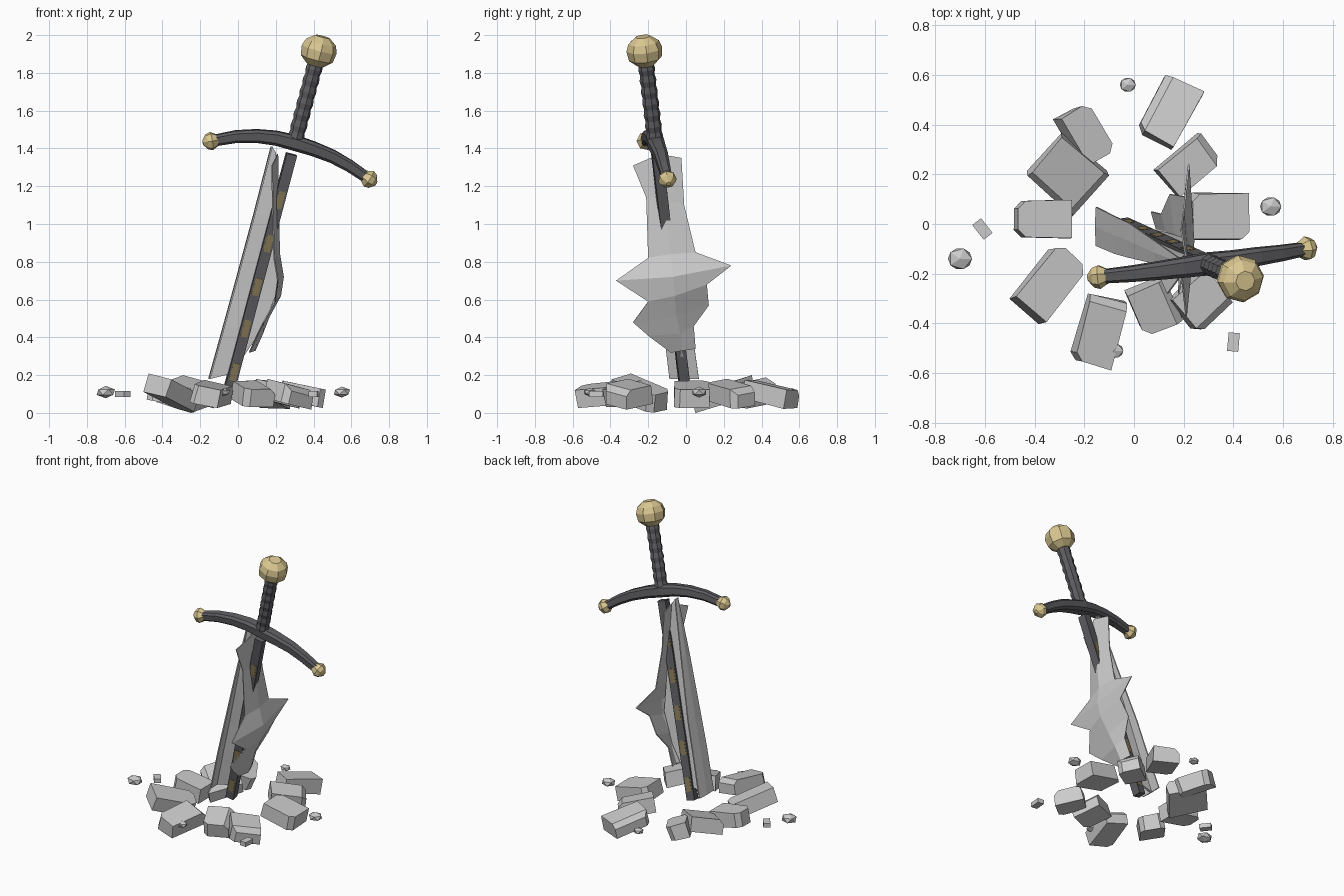
import bpy, bmesh, math, random
from mathutils import Vector, Matrix, Euler

if "Cube" in bpy.data.objects:
    bpy.data.objects.remove(bpy.data.objects["Cube"])

random.seed(4)

def material(name, c):
    m = bpy.data.materials.new(name)
    m.diffuse_color = (*c, 1)
    m.use_nodes = True
    m.node_tree.nodes["Principled BSDF"].inputs["Base Color"].default_value = m.diffuse_color
    return m

gold = material("gold", (0.70, 0.57, 0.28))
dark = material("dark_metal", (0.11, 0.11, 0.12))
inlay_gold = material("dull_gold", (0.24, 0.19, 0.09))

def finish(name, bm, mat=None, matrix=None, thick=0):
    if matrix:
        bm.transform(matrix)
    bmesh.ops.recalc_face_normals(bm, faces=bm.faces)
    me = bpy.data.meshes.new(name)
    bm.to_mesh(me)
    bm.free()
    ob = bpy.data.objects.new(name, me)
    bpy.context.collection.objects.link(ob)
    if mat:
        me.materials.append(mat)
    if thick:
        mod = ob.modifiers.new("thickness", 'SOLIDIFY')
        mod.thickness = thick
        mod.offset = 0
    return ob

def loft(name, rings, mat=None, matrix=None, closed=True, thick=0):
    """Skin a list of equally long point rows; closed rows are capped."""
    bm = bmesh.new()
    rows = [[bm.verts.new(p) for p in r] for r in rings]
    n = len(rows[0])
    for a, b in zip(rows, rows[1:]):
        for i in range(n if closed else n - 1):
            j = (i + 1) % n
            bm.faces.new((a[i], a[j], b[j], b[i]))
    if closed:
        bm.faces.new(rows[0])
        bm.faces.new(rows[-1])
    return finish(name, bm, mat, matrix, thick)

def lathe(name, profile, mat, matrix, sides=8):
    return loft(name, [[(r * math.cos(math.tau * i / sides), r * math.sin(math.tau * i / sides), z)
                        for i in range(sides)] for r, z in profile], mat, matrix)

def box(name, size, loc, mat, matrix):
    bm = bmesh.new()
    bmesh.ops.create_cube(bm, size=1, matrix=Matrix.Translation(loc) @ Matrix.Diagonal((*size, 1)))
    return finish(name, bm, mat, matrix)

# Leaning sword frame: local z runs up the sword, local x along the guard
up = Vector((0.265, -0.12, 1))
K = up.length
up.normalize()
ax = Vector((0.85, 0.12, -0.21))
ax = (ax - up * ax.dot(up)).normalized()
ay = up.cross(ax)
sword = Matrix((ax, ay, up)).transposed().to_4x4()
sword.translation = (-0.08, 0.01, 0)

# Pommel
lathe("pommel", [(r, z * K) for r, z in
      [(0.045, 1.84), (0.088, 1.875), (0.096, 1.925), (0.082, 1.962), (0.04, 1.992)]], gold, sword)

# Grip with wrapped ridges
grip = [(0.045 if i % 2 else 0.039, (1.43 + 0.42 * i / 14) * K) for i in range(15)]
lathe("grip", grip, dark, sword)

# Curved crossguard with chamfered section
path = [Vector(p) for p in [(-0.12, -0.21, 1.443), (-0.01, -0.20, 1.463), (0.1, -0.187, 1.466),
        (0.2, -0.174, 1.455), (0.3, -0.16, 1.43), (0.4, -0.147, 1.398), (0.5, -0.13, 1.358),
        (0.59, -0.117, 1.308), (0.675, -0.102, 1.25)]]
rings = []
for i, p in enumerate(path):
    t = (path[min(i + 1, 8)] - path[max(i - 1, 0)]).normalized()
    n = t.cross(ay).normalized()
    c = 1 - abs(i - 4) / 4
    w, h = 0.027 + 0.017 * c, 0.029 + 0.011 * c
    rings.append([p + ay * (w * a) + n * (h * b) for a, b in
                  [(1, .6), (.6, 1), (-.6, 1), (-1, .6), (-1, -.6), (-.6, -1), (.6, -1), (1, -.6)]])
loft("crossguard", rings, dark)

# Guard end caps
for side, a, b in (("left", path[0], path[1]), ("right", path[-1], path[-2])):
    m = Matrix.Translation(a) @ (a - b).to_track_quat('Z', 'Y').to_matrix().to_4x4()
    lathe("guard_tip_" + side, [(0.03, -0.015), (0.05, 0.02), (0.042, 0.045), (0.012, 0.068)], gold, m, 7)

# Central fuller and its inlays on both faces
box("fuller", (0.056, 0.055, 1.25 * K), (0, 0, 0.745 * K), dark, sword)
for z in (0.22, 0.45, 0.67, 0.90, 1.13):
    box("fuller_inlay", (0.036, 0.058, 0.09 * K), (0, 0, z * K), inlay_gold, sword)

# Flat blade web running through the fuller
web = [((0.18, -0.15, 1.41), (0.20, -0.135, 1.38)), ((0.088, -0.115, 1.05), (0.21, -0.115, 1.05)),
       ((-0.02, -0.065, 0.65), (0.21, -0.065, 0.65)), ((-0.075, -0.045, 0.45), (0.13, -0.04, 0.45)),
       ((-0.15, -0.01, 0.18), (-0.03, -0.01, 0.21))]
loft("blade_web", web, closed=False, thick=0.014)

# Broad left blade edge, tapering towards the guard
edge = []
for (x, y, z), w in zip([r[0] for r in web], (0.015, 0.045, 0.07, 0.075, 0.078)):
    edge.append([(x, y - w, z), (x - 0.004, y, z), (x, y + w, z)])
loft("blade_left_edge", edge, closed=False, thick=0.008)

# Torn right side of the blade: left y,z / ridge x,y,z / right y,z
torn = [(-0.28, 1.31, 0.21, -0.14, 1.37, -0.025, 1.35), (-0.21, 1.14, 0.212, -0.12, 1.13, -0.01, 1.10),
        (-0.20, 0.82, 0.22, -0.08, 0.84, 0.05, 0.85), (-0.37, 0.70, 0.24, -0.07, 0.72, 0.24, 0.78),
        (-0.20, 0.59, 0.225, -0.06, 0.62, 0.11, 0.68), (-0.28, 0.48, 0.165, -0.05, 0.51, 0.12, 0.57),
        (-0.2, 0.41, 0.13, -0.03, 0.42, 0.04, 0.46), (-0.08, 0.32, 0.09, -0.02, 0.33, 0.05, 0.34)]
loft("blade_torn_side", [[(x - 0.03, ly, lz), (x, y, z), (x - 0.02, ry, rz)]
     for ly, lz, x, y, z, ry, rz in torn], closed=False, thick=0.006)

# Broken stone slabs: x, y, width, length, turn, tilt about own x and y
slabs = [(0.14, 0.45, 0.17, 0.26, -28, -12, 0), (-0.20, 0.36, 0.13, 0.22, 33, 10, 18),
         (-0.27, 0.20, 0.25, 0.22, -40, 12, 12), (-0.37, 0.02, 0.22, 0.15, 0, 0, 10),
         (-0.34, -0.24, 0.16, 0.29, -42, -18, 10), (-0.14, -0.43, 0.16, 0.28, -14, 5, 12),
         (0.08, -0.33, 0.17, 0.19, 23, 14, 0), (0.27, -0.31, 0.19, 0.18, 42, 10, 10),
         (0.34, 0.03, 0.24, 0.19, 1, 0, 12), (0.22, 0.235, 0.14, 0.23, -52, -10, 8)]
for x, y, w, l, turn, tx, ty in slabs:
    bm = bmesh.new()
    bmesh.ops.create_cube(bm, size=1)
    for v in bm.verts:
        v.co *= random.uniform(0.93, 1.05)
    bmesh.ops.transform(bm, verts=bm.verts, matrix=Matrix.Diagonal((w, l, 0.1, 1)))
    top = [e for e in bm.edges if sum(v.co.z for v in e.verts) > 0.05 or
           abs(e.verts[0].co.z - e.verts[1].co.z) > 0.05]
    bmesh.ops.bevel(bm, geom=random.sample(top, 2), offset=0.03, segments=1, affect='EDGES')
    rot = Euler([math.radians(a) for a in (tx, ty, turn)]).to_matrix().to_4x4()
    finish("stone_slab", bm, None, Matrix.Translation((x, y, 0.1)) @ rot)

# Pebbles: x, y, size
for x, y, s in [(-0.025, 0.56, 0.036), (-0.70, -0.14, 0.054), (0.55, 0.07, 0.048), (-0.075, -0.51, 0.036)]:
    bm = bmesh.new()
    bmesh.ops.create_icosphere(bm, subdivisions=1, radius=s)
    finish("pebble", bm, None, Matrix.Translation((x, y, 0.11)) @ Matrix.Diagonal((1, 0.9, 0.6, 1)))
for x, y, turn in [(-0.61, -0.02, 38), (0.4, -0.475, -5)]:
    m = Matrix.Translation((x, y, 0.1)) @ Matrix.Rotation(math.radians(turn), 4, 'Z')
    box("stone_chip", (0.045, 0.075, 0.03), (0, 0, 0), None, m)
